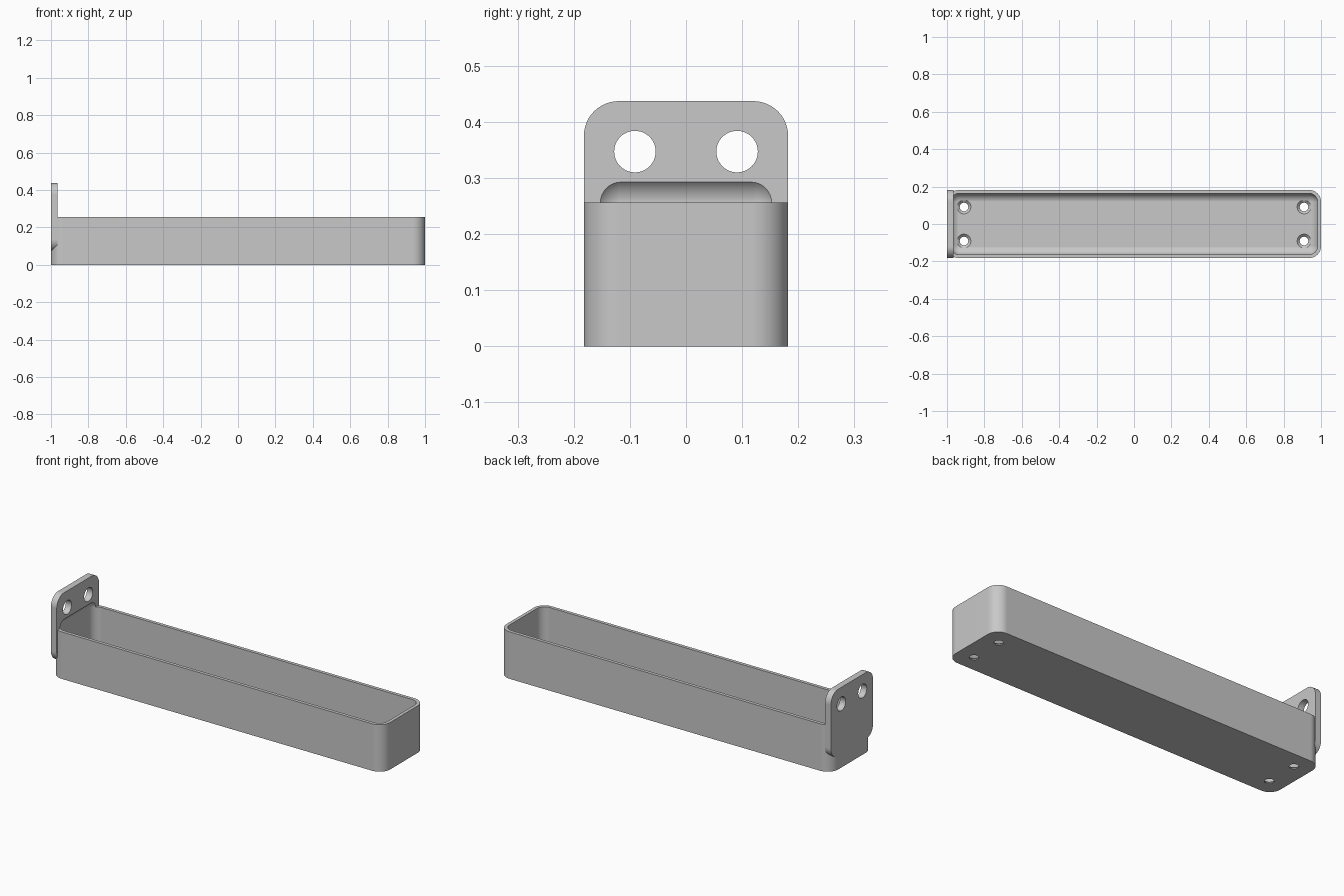
import bpy, bmesh, math
from mathutils import Matrix, Vector

cube = bpy.data.objects.get("Cube")
if cube:
    bpy.data.objects.remove(cube, do_unlink=True)

WIDTH, HEIGHT, TOP = 0.364, 0.256, 0.437
WALL, PLATE = 0.018, 0.035
OUTER, INNER = 0.064, 0.048
HALF = WIDTH / 2

grey = bpy.data.materials.new("grey_plastic")
grey.use_nodes = True
grey.diffuse_color = (0.58, 0.58, 0.58, 1)
grey.node_tree.nodes["Principled BSDF"].inputs["Base Color"].default_value = grey.diffuse_color


def finish(name, bm):
    bmesh.ops.recalc_face_normals(bm, faces=bm.faces)
    if bm.calc_volume(signed=True) < 0:
        bmesh.ops.reverse_faces(bm, faces=bm.faces)
    mesh = bpy.data.meshes.new(name)
    bm.to_mesh(mesh)
    bm.free()
    mesh.materials.append(grey)
    obj = bpy.data.objects.new(name, mesh)
    bpy.context.collection.objects.link(obj)
    return obj


def rounded_box(name, low, high, radius, axis):
    """Box with the four edges along one axis rounded."""
    low, high = Vector(low), Vector(high)
    bm = bmesh.new()
    bmesh.ops.create_cube(bm, size=1)
    bmesh.ops.scale(bm, vec=high - low, verts=bm.verts)
    bmesh.ops.translate(bm, vec=(low + high) / 2, verts=bm.verts)
    edges = [e for e in bm.edges
             if abs((e.verts[1].co - e.verts[0].co).normalized()[axis]) > 0.9]
    bmesh.ops.bevel(bm, geom=edges, offset=radius, offset_type='OFFSET',
                    segments=12, profile=0.5, affect='EDGES')
    return finish(name, bm)


def cavity():
    """Hollow with every edge rounded: a sphere pulled apart into eight corners."""
    low = Vector((WALL - 1, WALL - HALF, WALL))
    high = Vector((1 - WALL, HALF - WALL, HEIGHT + INNER))
    spread = (high - low) / 2 - Vector((INNER, INNER, INNER))
    bm = bmesh.new()
    bmesh.ops.create_uvsphere(bm, u_segments=48, v_segments=25, radius=INNER,
                              matrix=Matrix.Rotation(math.pi / 48, 4, 'Z'))
    poles = [v for v in bm.verts if abs(v.co.z) > INNER * 0.9999]
    bmesh.ops.delete(bm, geom=poles, context='VERTS')
    for v in bm.verts:
        v.co += Vector([math.copysign(s, c) for s, c in zip(spread, v.co)])
        v.co += (low + high) / 2
    bmesh.ops.holes_fill(bm, edges=[e for e in bm.edges if e.is_boundary], sides=0)
    return finish("cavity", bm)


def cone(name, place, r_low, r_high, depth, turn=Matrix()):
    bm = bmesh.new()
    bmesh.ops.create_cone(bm, cap_ends=True, segments=48, radius1=r_low, radius2=r_high,
                          depth=depth, matrix=Matrix.Translation(place) @ turn)
    return finish(name, bm)


def cut(target, tool):
    mod = target.modifiers.new("Cut", 'BOOLEAN')
    mod.operation, mod.solver, mod.object = 'DIFFERENCE', 'EXACT', tool
    bpy.context.view_layer.update()
    graph = bpy.context.evaluated_depsgraph_get()
    mesh = bpy.data.meshes.new_from_object(target.evaluated_get(graph))
    target.modifiers.clear()
    target.data = mesh
    bpy.data.objects.remove(tool, do_unlink=True)


# Tray body and the upright mounting plate, flush with its end
tray = rounded_box("tray", (-1, -HALF, 0), (1, HALF, HEIGHT), OUTER, 2)
plate = rounded_box("mounting_plate", (-1, -HALF, 0.073), (PLATE - 1, HALF, TOP), 0.062, 0)

# The hollow also scoops into the plate above the rim
for part in (tray, plate):
    cut(part, cavity())

sideways = Matrix.Rotation(math.pi / 2, 4, 'Y')
for y in (-0.091, 0.091):
    # Mounting holes through the plate
    cut(plate, cone("hole", (PLATE / 2 - 1, y, 0.347), 0.037, 0.037, 0.1, sideways))
    # Countersunk screw holes in the floor
    for x in (-0.909, 0.909):
        cut(tray, cone("screw_hole", (x, y, 0), 0.023, 0.023, 0.1))
        cut(tray, cone("countersink", (x, y, 0.0125), 0.021, 0.041, 0.02))

# Smooth shading with crisp edges and flat walls
for part in (tray, plate):
    bpy.ops.object.select_all(action='DESELECT')
    part.select_set(True)
    bpy.context.view_layer.objects.active = part
    bpy.ops.object.shade_smooth_by_angle(angle=math.radians(30))
    part.modifiers.new("Flat walls", 'WEIGHTED_NORMAL').keep_sharp = True
